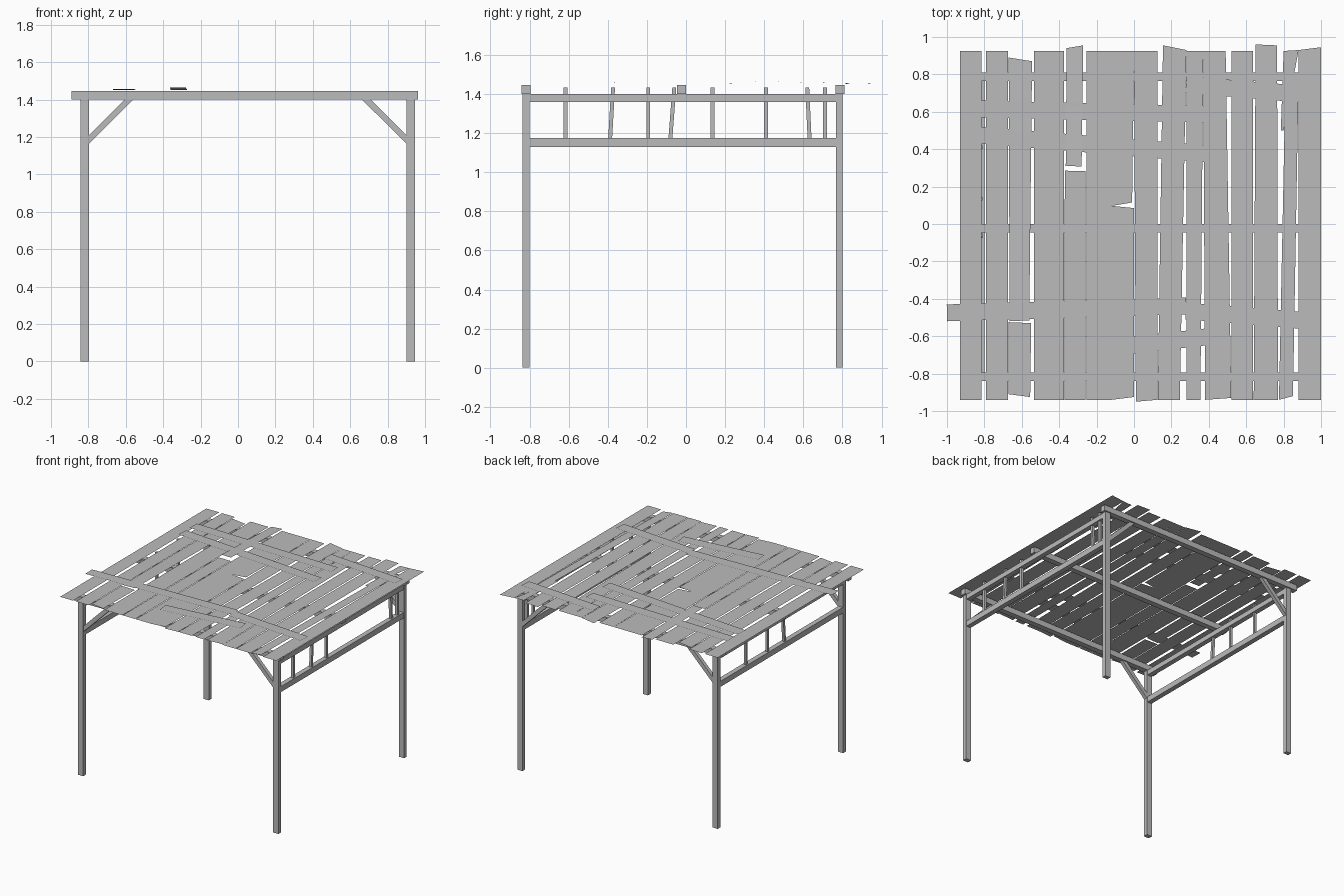
import bpy
import bmesh
from mathutils import Vector

if "Cube" in bpy.data.objects:
    bpy.data.objects.remove(bpy.data.objects["Cube"], do_unlink=True)

wood = bpy.data.materials.new("weathered_grey")
wood.use_nodes = True
grey = (0.5, 0.5, 0.5, 1)
wood.diffuse_color = grey
wood.node_tree.nodes["Principled BSDF"].inputs["Base Color"].default_value = grey


def finish(name, bm):
    mesh = bpy.data.meshes.new(name)
    bm.to_mesh(mesh)
    bm.free()
    mesh.materials.append(wood)
    obj = bpy.data.objects.new(name, mesh)
    bpy.context.collection.objects.link(obj)
    return obj


def prism(name, corners, direction):
    """Extrude a flat outline along a direction into a solid."""
    bm = bmesh.new()
    face = bm.faces.new([bm.verts.new(c) for c in corners])
    result = bmesh.ops.extrude_face_region(bm, geom=[face], use_keep_orig=True)
    moved = [v for v in result["geom"] if isinstance(v, bmesh.types.BMVert)]
    bmesh.ops.translate(bm, verts=moved, vec=direction)
    bmesh.ops.recalc_face_normals(bm, faces=bm.faces)
    return finish(name, bm)


def box(name, x, y, z):
    """Box from its (low, high) range on each axis."""
    base = [(x[0], y[0], z[0]), (x[1], y[0], z[0]), (x[1], y[1], z[0]), (x[0], y[1], z[0])]
    return prism(name, base, (0, 0, z[1] - z[0]))


def sheet(name, corners):
    """Thin board, counter-clockwise from above."""
    bm = bmesh.new()
    bm.faces.new([bm.verts.new(c) for c in corners])
    return finish(name, bm)


# Frame levels and the ranges shared by posts, rails and beams
BEAM_Z, BEAM_TOP, DECK = 1.4, 1.446, 1.452
SIDES = {"right": (-0.843, -0.797), "left": (0.9, 0.946)}
ENDS = {"front": (-0.836, -0.8), "back": (0.766, 0.8)}

# Posts with diagonal braces
for side, xs in SIDES.items():
    inner, way = (xs[1], 1) if side == "right" else (xs[0], -1)
    for end, ys in ENDS.items():
        box(f"{side}_{end}_post", xs, ys, (0, BEAM_Z))
        outline = [(0, 1.165), (0, 1.21), (0.19, BEAM_Z), (0.237, BEAM_Z)]
        y = sum(ys) / 2 - 0.015
        prism(f"{side}_{end}_brace", [(inner + way * d, y, z) for d, z in outline], (0, 0.03, 0))

# Cross beams under the roof
for name, ys in (("front", (-0.84, -0.795)), ("middle", (-0.045, 0)), ("back", (0.765, 0.81))):
    box(f"{name}_beam", (-0.89, 0.962), ys, (BEAM_Z, BEAM_TOP))

# Side rails and leaning slats: (y at foot, y at head)
SLATS = {
    "left": [(-0.617, -0.617), (-0.388, -0.373), (-0.193, -0.193), (0.632, 0.62), (0.71, 0.71)],
    "right": [(-0.08, -0.06), (0.135, 0.135), (0.41, 0.41)],
}
for side, xs in SIDES.items():
    mid = sum(xs) / 2
    for label, zs in (("upper", (1.36, BEAM_Z)), ("lower", (1.13, 1.175))):
        box(f"{side}_{label}_rail", (mid - 0.02, mid + 0.02), (-0.8, 0.766), zs)
    for i, (foot, head) in enumerate(SLATS[side]):
        h = 0.01
        quad = [(foot - h, 1.17), (foot + h, 1.17), (head + h, 1.432), (head - h, 1.432)]
        prism(f"{side}_slat_{i}", [(mid - h, y, z) for y, z in quad], (2 * h, 0, 0))


def plank(name, foot, head, front=(-0.94, -0.94), back=(0.925, 0.925), lift=(0, 0)):
    """Roof plank from its x range and left/right y at each end."""
    a, b = DECK + lift[0], DECK + lift[1]
    sheet(name, [(foot[0], front[0], a), (foot[1], front[1], a),
                 (head[1], back[1], b), (head[0], back[0], b)])


# Straight, full-length planks
for i, xs in enumerate([(-0.93, -0.815), (-0.79, -0.675), (-0.535, -0.375),
                        (-0.255, -0.12), (0.52, 0.635)]):
    plank(f"straight_plank_{i}", xs, xs)

# Crooked planks
plank("crooked_plank_a", (0.01, 0.125), (0, 0.125), front=(-0.95, -0.94))
plank("crooked_plank_b", (0.127, 0.245), (0.155, 0.28), back=(0.955, 0.93))
plank("crooked_plank_c", (0.28, 0.355), (0.28, 0.37))
plank("crooked_plank_d", (0.38, 0.52), (0.37, 0.49), front=(-0.94, -0.93))
plank("crooked_plank_e", (0.64, 0.77), (0.65, 0.765), back=(0.96, 0.955))
plank("crooked_plank_f", (0.775, 0.85), (0.81, 0.88), front=(-0.94, -0.92), back=(0.77, 0.79))
plank("crooked_plank_g", (0.88, 1), (0.88, 1), back=(0.93, 0.945))
plank("crooked_plank_h", (0.785, 0.8), (0.8, 0.88), front=(0.5, 0.5), back=(0.925, 0.93), lift=(-0.001, 0))

# Broken planks in two pieces
plank("broken_plank_a_front", (-0.67, -0.555), (-0.67, -0.55), (-0.91, -0.925), (-0.525, -0.53))
plank("broken_plank_a_back", (-0.665, -0.56), (-0.67, -0.545), (-0.52, -0.515), (0.89, 0.87), (0.006, 0))
plank("broken_plank_b_front", (-0.372, -0.26), (-0.37, -0.26), back=(0.285, 0.283))
plank("broken_plank_b_back", (-0.365, -0.28), (-0.36, -0.272), (0.31, 0.308), (0.94, 0.955), (0.014, 0))
plank("broken_plank_c_front", (-0.12, 0), (-0.12, 0), (-0.94, -0.925), (0.097, 0.085))
plank("broken_plank_c_back", (-0.12, -0.01), (-0.12, 0), (0.097, 0.115))


# Repair boards nailed across the roof
def repair_board(name, start, end, width=0.09):
    a, b = Vector((*start, DECK + 0.007)), Vector((*end, DECK + 0.007))
    side = (b - a).cross(Vector((0, 0, 1))).normalized() * width / 2
    sheet(name, [a + side, b + side, b - side, a - side])


for i, (start, end) in enumerate([
        ((-0.83, 0.615), (0.453, 0.585)), ((-0.828, 0.475), (0.453, 0.37)),
        ((0.278, 0.745), (0.953, 0.69)), ((-1, -0.475), (0.28, -0.438)),
        ((0.278, -0.465), (0.953, -0.52)), ((-0.203, -0.67), (0.463, -0.595))]):
    repair_board(f"repair_board_{i}", start, end)
